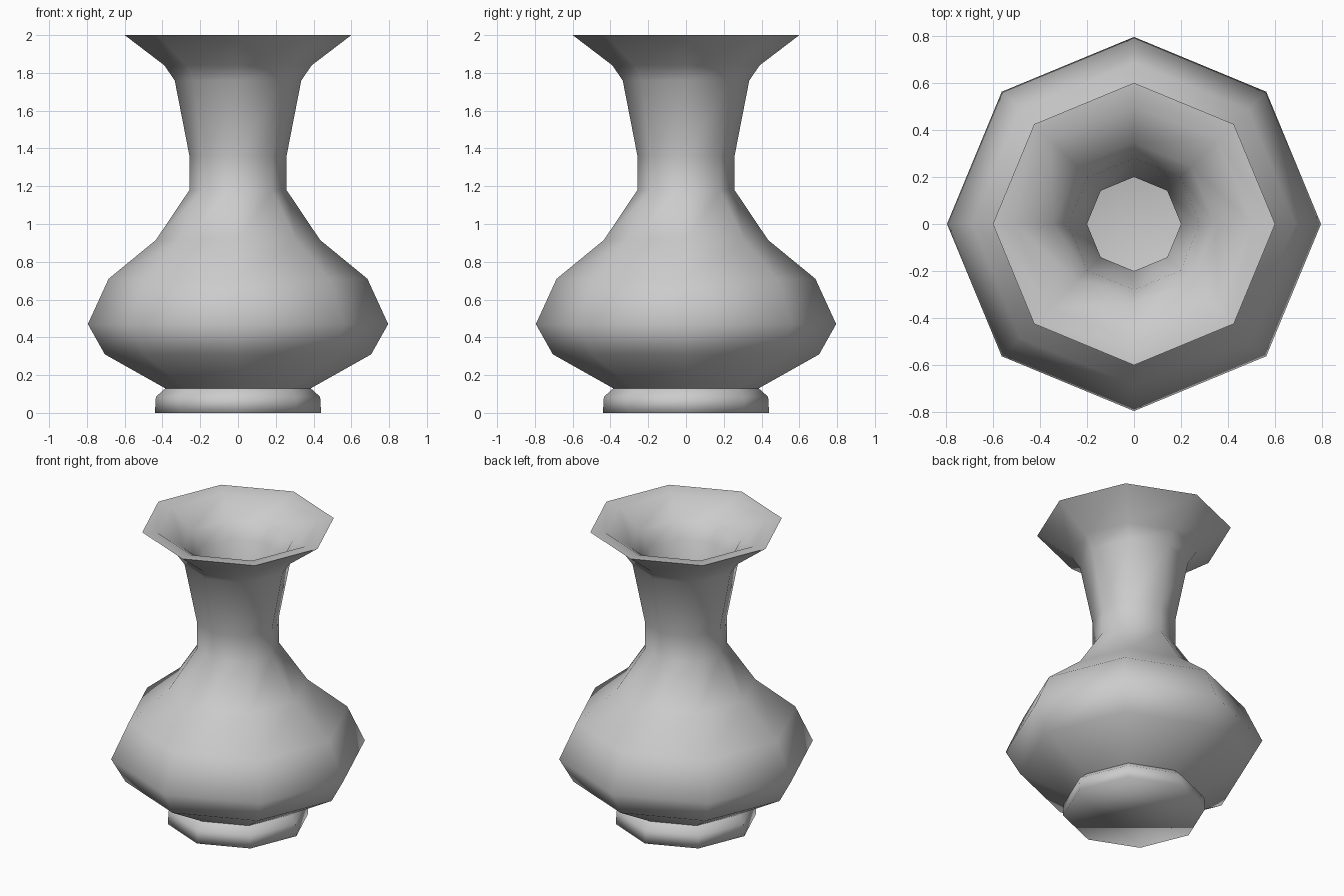
import bpy, bmesh
from math import cos, sin, pi, radians

if "Cube" in bpy.data.objects:
    bpy.data.objects.remove(bpy.data.objects["Cube"])

SIDES = 8

# Profile (radius, height): outer wall from foot to rim, then inner wall down to floor
outer = [(0.44, 0.0), (0.435, 0.085), (0.385, 0.13), (0.705, 0.31), (0.795, 0.47),
         (0.685, 0.71), (0.435, 0.915), (0.257, 1.18), (0.257, 1.36),
         (0.335, 1.76), (0.39, 1.84), (0.6, 2.0)]
inner = [(0.505, 1.99), (0.345, 1.875), (0.28, 1.775), (0.2, 1.37), (0.2, 1.165),
         (0.39, 0.88), (0.64, 0.675), (0.73, 0.475), (0.66, 0.35), (0.36, 0.18)]


def lathe(name, profile):
    """Revolve a profile into a faceted solid, capped at both ends."""
    bm = bmesh.new()
    rings = [[bm.verts.new((r * cos(2 * pi * i / SIDES), r * sin(2 * pi * i / SIDES), z))
              for i in range(SIDES)] for r, z in profile]
    for a, b in zip(rings, rings[1:]):
        for i in range(SIDES):
            j = (i + 1) % SIDES
            bm.faces.new((a[i], a[j], b[j], b[i]))
    bm.faces.new(rings[0][::-1])
    bm.faces.new(rings[-1])
    mesh = bpy.data.meshes.new(name)
    bm.to_mesh(mesh)
    bm.free()
    obj = bpy.data.objects.new(name, mesh)
    bpy.context.collection.objects.link(obj)
    return obj


# Vase body, smooth apart from the sharp rim
vase = lathe("vase", outer + inner)
bpy.context.view_layer.objects.active = vase
vase.select_set(True)
bpy.ops.object.shade_smooth_by_angle(angle=radians(100))
